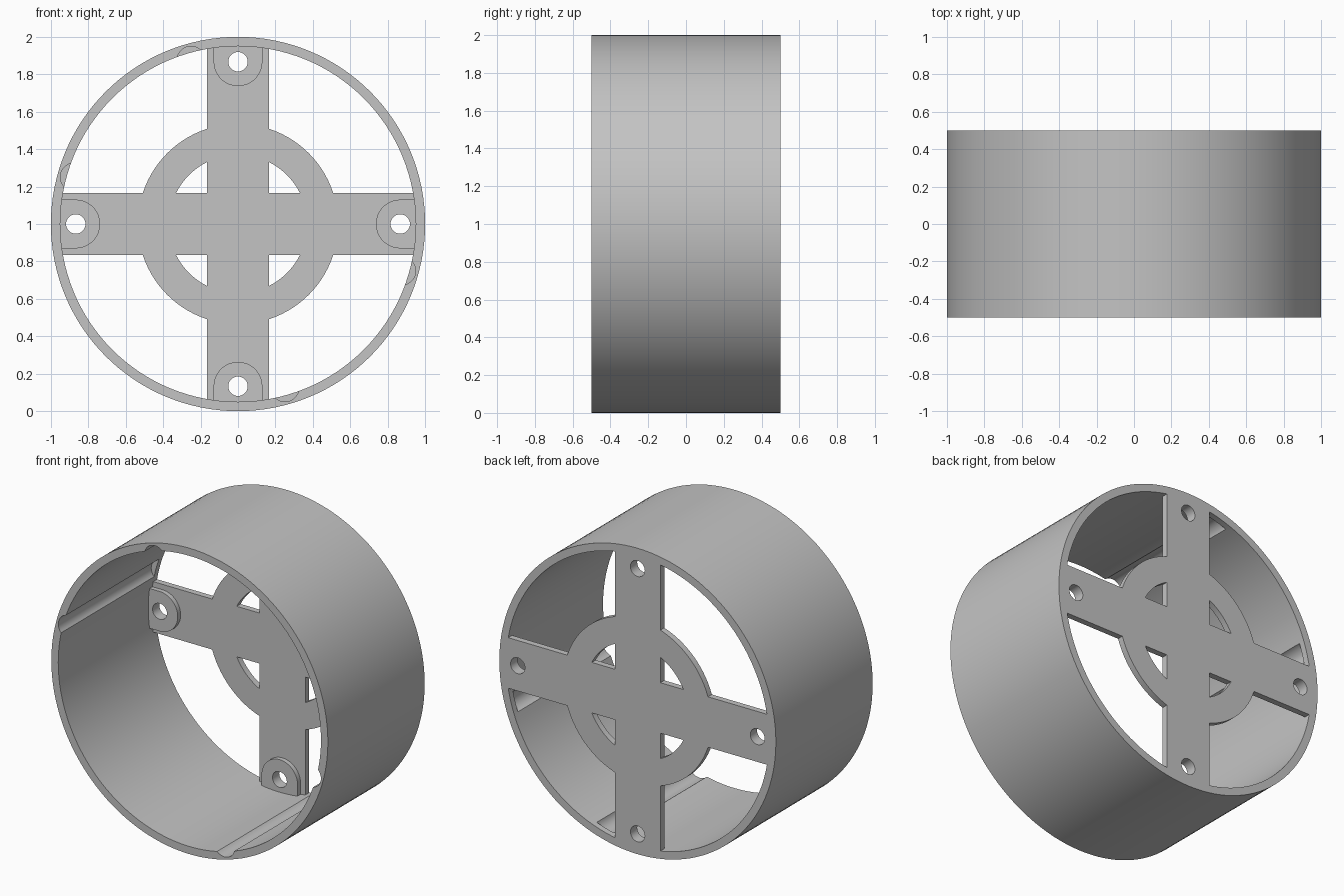
import bpy
from math import radians, cos, sin, pi
from mathutils import Matrix

cube = bpy.data.objects.get("Cube")
if cube:
    bpy.data.objects.remove(cube, do_unlink=True)

gray = bpy.data.materials.new("plain_gray")
gray.use_nodes = True
COLOR = (0.55, 0.55, 0.55, 1)
gray.diffuse_color = COLOR
gray.node_tree.nodes["Principled BSDF"].inputs["Base Color"].default_value = COLOR


def cylinder(name, radius, y0, y1, x=0, z=1, sides=64):
    """Cylinder along y between y0 and y1."""
    bpy.ops.mesh.primitive_cylinder_add(vertices=sides, radius=radius, depth=y1 - y0)
    ob = bpy.context.object
    ob.name = name
    place = Matrix.Translation((x, (y0 + y1) / 2, z)) @ Matrix.Rotation(pi / 2, 4, "X")
    ob.data.transform(place)
    ob.data.materials.append(gray)
    return ob


def box(name, low, high):
    bpy.ops.mesh.primitive_cube_add(size=1)
    ob = bpy.context.object
    ob.name = name
    size = [b - a for a, b in zip(low, high)]
    mid = [(a + b) / 2 for a, b in zip(low, high)]
    ob.data.transform(Matrix.Translation(mid) @ Matrix.Diagonal((*size, 1)))
    ob.data.materials.append(gray)
    return ob


def combine(target, tool, operation):
    """Apply a boolean and remove the tool."""
    mod = target.modifiers.new("combine", "BOOLEAN")
    mod.object, mod.operation, mod.solver = tool, operation, "EXACT"
    bpy.ops.object.select_all(action="DESELECT")
    bpy.context.view_layer.objects.active = target
    target.select_set(True)
    bpy.ops.object.modifier_apply(modifier=mod.name)
    bpy.data.objects.remove(tool, do_unlink=True)


def smooth(ob):
    bpy.ops.object.select_all(action="DESELECT")
    bpy.context.view_layer.objects.active = ob
    ob.select_set(True)
    bpy.ops.object.shade_smooth_by_angle(angle=radians(25))


BACK = 0.5
PLATE = 0.46      # front of the cross plate
PAD = 0.43        # front of the raised pads
HALF = 0.165      # half width of an arm
BOLT = 0.867      # distance of the bolt holes from the axis

# Outer tube with four long grooves that stop short of the back
tube = cylinder("outer_tube", 1, -0.5, BACK, sides=128)
combine(tube, cylinder("bore", 0.95, -0.6, 0.6, sides=128), "DIFFERENCE")
for angle in (106, 164, -16, -74):
    a = radians(angle)
    groove = cylinder("groove", 0.075, -0.6, PLATE, 0.91 * cos(a), 1 + 0.91 * sin(a), 32)
    combine(tube, groove, "DIFFERENCE")

# Cross plate: centre ring and two crossing bars
cross = cylinder("cross_plate", 0.535, PLATE, BACK, sides=96)
combine(cross, cylinder("ring_hole", 0.37, 0.3, 0.6, sides=96), "DIFFERENCE")
combine(cross, box("wide_bar", (-1, PLATE, 1 - HALF), (1, BACK, 1 + HALF)), "UNION")
combine(cross, box("tall_bar", (-HALF, PLATE, 0), (HALF, BACK, 2)), "UNION")

# Raised round-ended pads with bolt holes at the arm ends
for i in range(4):
    c, s = round(cos(i * pi / 2)), round(sin(i * pi / 2))
    pad = cylinder("pad", 0.13, PAD, 0.48, BOLT * c, 1 + BOLT * s)
    block = box("pad_block", (BOLT, PAD, -0.13), (1, 0.48, 0.13))
    block.data.transform(Matrix.Translation((0, 0, 1)) @ Matrix.Rotation(-i * pi / 2, 4, "Y"))
    combine(pad, block, "UNION")
    combine(cross, pad, "UNION")
    combine(cross, cylinder("bolt_hole", 0.052, 0.3, 0.6, BOLT * c, 1 + BOLT * s, 32), "DIFFERENCE")

# Trim the arm ends to the bore
combine(cross, cylinder("trim", 0.951, 0.3, 0.6, sides=128), "INTERSECT")

smooth(tube)
smooth(cross)
